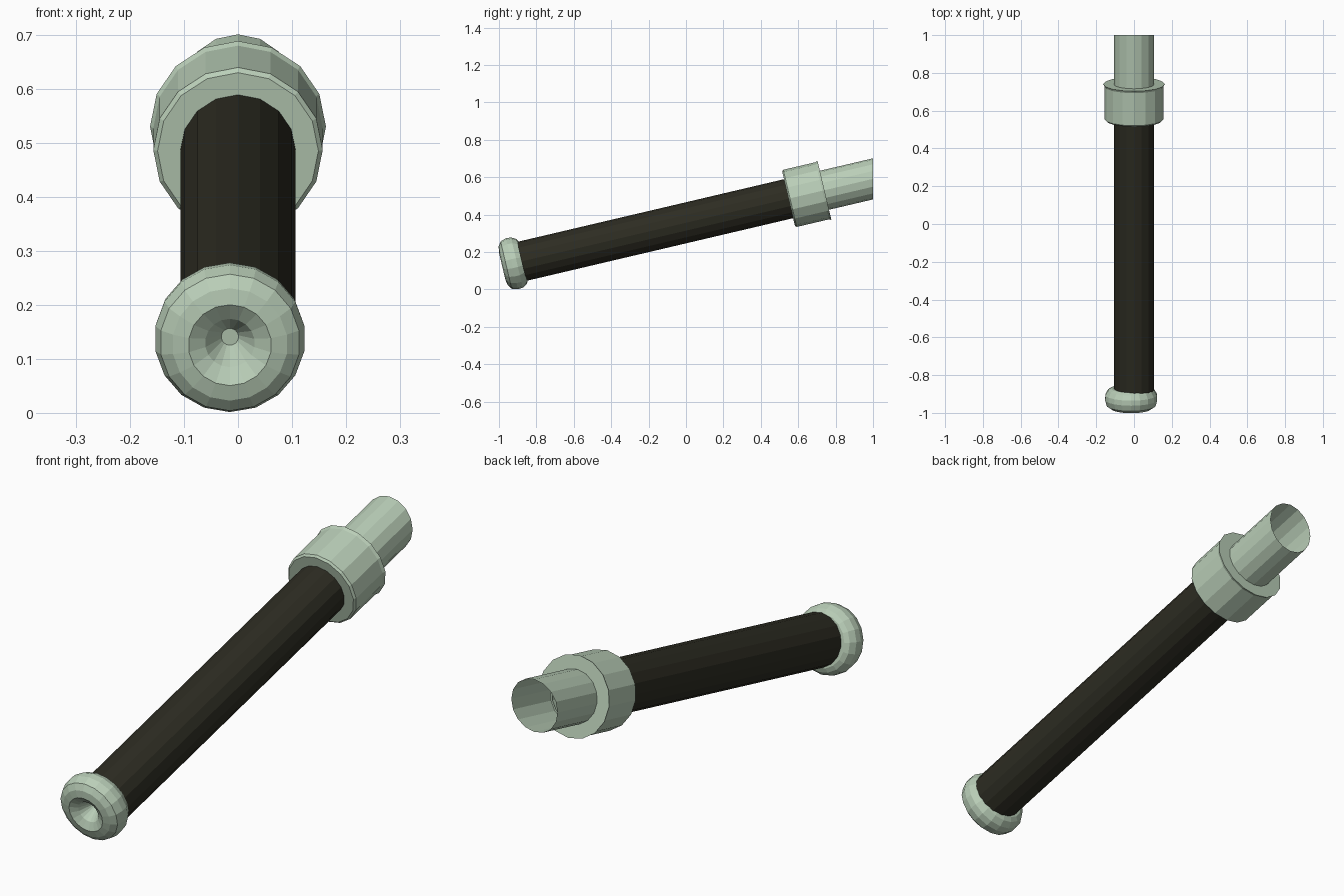
import bpy, bmesh, math
from mathutils import Vector

if "Cube" in bpy.data.objects:
    bpy.data.objects.remove(bpy.data.objects["Cube"])

# Shared tilted axis: starts at the back of the knob and rises toward +y
TILT = math.atan(0.235)
START = Vector((0, -0.87, 0.152))
ALONG = Vector((0, math.cos(TILT), math.sin(TILT)))
UP = Vector((0, -math.sin(TILT), math.cos(TILT)))
SIDE = Vector((1, 0, 0))


def material(name, rgb):
    m = bpy.data.materials.new(name)
    m.diffuse_color = (*rgb, 1)
    m.use_nodes = True
    m.node_tree.nodes["Principled BSDF"].inputs["Base Color"].default_value = m.diffuse_color
    return m


pale_green = material("pale green", (0.49, 0.62, 0.48))
dark_brown = material("dark brown", (0.026, 0.025, 0.016))


def lathe(name, profile, sides, mat, x=0.0, cap_start=False, cut_y=None):
    """Revolve (radius, distance) points around the tilted axis."""
    bm = bmesh.new()
    rings = []
    for r, s in profile:
        ring = []
        for i in range(sides):
            a = 2 * math.pi * i / sides
            p = START + ALONG * s + (UP * math.cos(a) + SIDE * math.sin(a)) * r
            p.x += x
            ring.append(bm.verts.new(p))
        rings.append(ring)
    if cut_y is not None:  # slide last ring along the axis to an upright plane
        for v in rings[-1]:
            v.co += ALONG * ((cut_y - v.co.y) / ALONG.y)
    for a, b in zip(rings, rings[1:]):
        for i in range(sides):
            j = (i + 1) % sides
            bm.faces.new((a[i], a[j], b[j], b[i]))
    if cap_start:
        bm.faces.new(rings[0][::-1])
    # outward normals: the profile runs front to back along the outside
    bm.normal_update()
    bmesh.ops.recalc_face_normals(bm, faces=bm.faces)
    mesh = bpy.data.meshes.new(name)
    bm.to_mesh(mesh)
    bm.free()
    mesh.materials.append(mat)
    obj = bpy.data.objects.new(name, mesh)
    bpy.context.collection.objects.link(obj)
    return obj


# Rounded end knob with a dimple, slightly off centre
lathe("end_knob",
      [(0.016, -0.048), (0.046, -0.098), (0.077, -0.116), (0.107, -0.110),
       (0.130, -0.094), (0.140, -0.062), (0.138, -0.035), (0.124, -0.010),
       (0.106, 0.0), (0.07, 0.0)],
      18, pale_green, x=-0.015, cap_start=True)

# Long dark grip
lathe("grip", [(0.107, -0.02), (0.107, 1.47)], 16, dark_brown)

# Collar with a bevelled front edge and a flared back lip
lathe("collar",
      [(0.10, 1.457), (0.149, 1.457), (0.157, 1.465), (0.157, 1.642),
       (0.163, 1.654), (0.10, 1.654)],
      16, pale_green)

# Open tube, cut upright at the far end
lathe("open_tube", [(0.107, 1.47), (0.107, 1.9)], 16, pale_green, cut_y=1.0)
